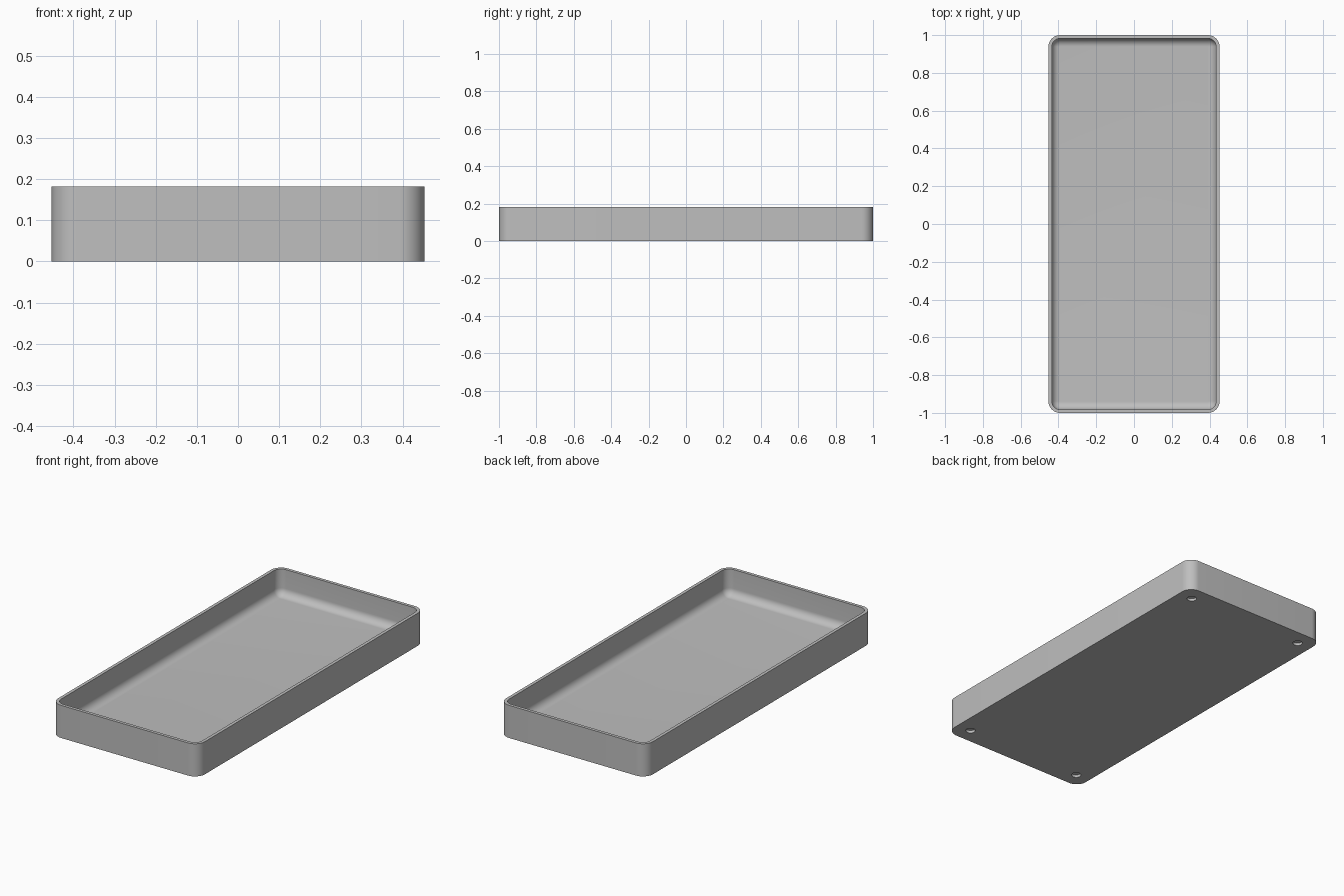
import bpy, bmesh
from math import sin, cos, pi, radians

cube = bpy.data.objects.get("Cube")
if cube:
    bpy.data.objects.remove(cube, do_unlink=True)

HALF_X, HALF_Y, HEIGHT = 0.453, 1.0, 0.182
CORNER, WALL, FILLET, FLOOR = 0.062, 0.018, 0.042, 0.035
CORNER_STEPS, FILLET_STEPS = 12, 10

grey = bpy.data.materials.new("plain grey")
grey.use_nodes = True
colour = (0.52, 0.52, 0.52, 1)
grey.diffuse_color = colour
grey.node_tree.nodes["Principled BSDF"].inputs["Base Color"].default_value = colour


def rounded_loop(bm, inset, z):
    """Rounded rectangle of vertices, inset from the outer wall."""
    r = CORNER - inset
    cx, cy = HALF_X - CORNER, HALF_Y - CORNER
    verts = []
    for i, (sx, sy) in enumerate([(1, 1), (-1, 1), (-1, -1), (1, -1)]):
        for k in range(CORNER_STEPS + 1):
            a = (i + k / CORNER_STEPS) * pi / 2
            verts.append(bm.verts.new((sx * cx + r * cos(a), sy * cy + r * sin(a), z)))
    return verts


# Tray: outer wall, rim, inner wall, curved fillet and floor
profile = [(0, 0), (0, HEIGHT), (WALL, HEIGHT)]
for k in range(FILLET_STEPS + 1):
    a = k / FILLET_STEPS * pi / 2
    profile.append((WALL + FILLET * (1 - cos(a)), FLOOR + FILLET * (1 - sin(a))))

bm = bmesh.new()
loops = [rounded_loop(bm, inset, z) for inset, z in profile]
for low, high in zip(loops, loops[1:]):
    n = len(low)
    for j in range(n):
        bm.faces.new((low[j], low[(j + 1) % n], high[(j + 1) % n], high[j]))
bm.faces.new(loops[0][::-1])
bm.faces.new(loops[-1])
bmesh.ops.recalc_face_normals(bm, faces=bm.faces)
mesh = bpy.data.meshes.new("tray")
bm.to_mesh(mesh)
bm.free()
mesh.materials.append(grey)
tray = bpy.data.objects.new("tray", mesh)
bpy.context.collection.objects.link(tray)
bpy.context.view_layer.objects.active = tray

# Four shallow round recesses in the underside
for sx in (-1, 1):
    for sy in (-1, 1):
        bpy.ops.mesh.primitive_cylinder_add(vertices=32, radius=0.025, depth=0.04,
                                            location=(sx * 0.366, sy * 0.912, -0.005))
        cutter = bpy.context.object
        cutter.name = "recess_cutter"
        cutter.hide_render = True
        cutter.data.materials.append(grey)
        bpy.context.view_layer.objects.active = tray
        mod = tray.modifiers.new("recess", 'BOOLEAN')
        mod.operation, mod.solver, mod.object = 'DIFFERENCE', 'EXACT', cutter
        bpy.ops.object.modifier_apply(modifier=mod.name)
        bpy.data.objects.remove(cutter, do_unlink=True)

# Smooth curves, crisp rim and base
bpy.ops.object.select_all(action='DESELECT')
tray.select_set(True)
bpy.context.view_layer.objects.active = tray
bpy.ops.object.shade_smooth_by_angle(angle=radians(30))
